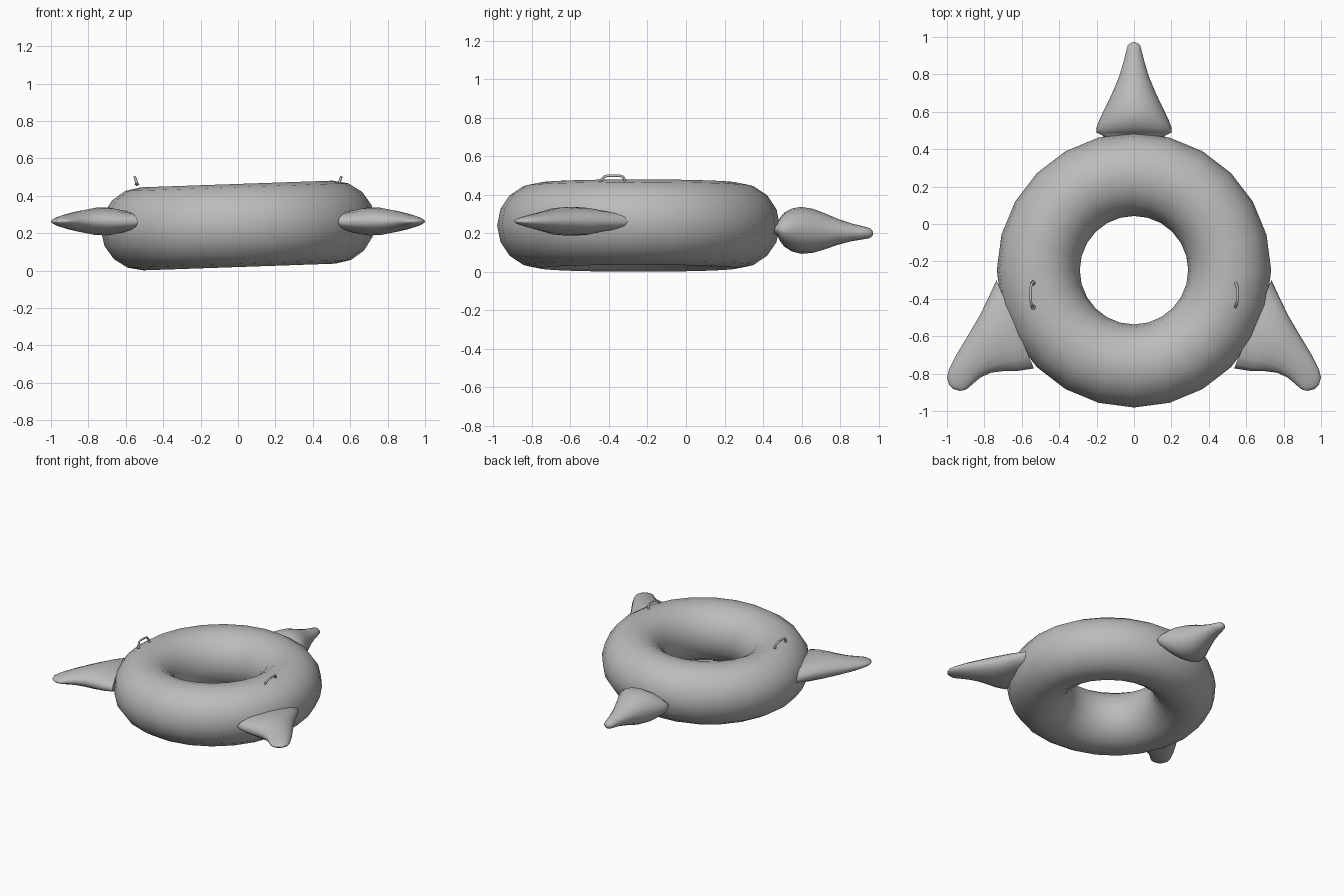
import bpy, bmesh, math
from mathutils import Vector

cube = bpy.data.objects.get("Cube")
if cube:
    bpy.data.objects.remove(cube, do_unlink=True)

grey = bpy.data.materials.new("grey_vinyl")
grey.use_nodes = True
colour = (0.5, 0.5, 0.5, 1)
grey.diffuse_color = colour
grey.node_tree.nodes["Principled BSDF"].inputs["Base Color"].default_value = colour


def finish(obj, name, angle=60):
    obj.name = name
    obj.data.materials.append(grey)
    bpy.ops.object.select_all(action='DESELECT')
    obj.select_set(True)
    bpy.context.view_layer.objects.active = obj
    bpy.ops.object.shade_smooth_by_angle(angle=math.radians(angle))


def loft(name, sections, sides=16):
    """Skin elliptical sections given as (edge a, edge b, half thickness, height)."""
    bm = bmesh.new()
    rings = []
    for a, b, thick, z in sections:
        a, b = Vector((*a, z)), Vector((*b, z))
        mid, half = (a + b) / 2, (b - a) / 2
        ring = []
        for i in range(sides):
            t = math.tau * i / sides
            ring.append(bm.verts.new(mid + half * math.cos(t)
                                     + Vector((0, 0, thick * math.sin(t)))))
        rings.append(ring)
    for r, s in zip(rings, rings[1:]):
        for i in range(sides):
            j = (i + 1) % sides
            bm.faces.new((r[i], r[j], s[j], s[i]))
    bm.faces.new(rings[0])
    bm.faces.new(rings[-1])
    bmesh.ops.recalc_face_normals(bm, faces=bm.faces)
    mesh = bpy.data.meshes.new(name)
    bm.to_mesh(mesh)
    bm.free()
    obj = bpy.data.objects.new(name, mesh)
    bpy.context.collection.objects.link(obj)
    finish(obj, name, 75)


# Inflated ring, tipped slightly down towards the back
bpy.ops.mesh.primitive_torus_add(
    major_segments=24, minor_segments=16, major_radius=0.512, minor_radius=0.222,
    location=(0, -0.247, 0.241), rotation=(math.radians(-2), 0, math.radians(90)))
finish(bpy.context.object, "float_ring")

# Tail: y, half width, half thickness
tail = [(0.45, 0.15, 0.03), (0.475, 0.17, 0.035), (0.488, 0.2, 0.06),
        (0.51, 0.202, 0.088), (0.55, 0.188, 0.112), (0.6, 0.165, 0.122),
        (0.66, 0.135, 0.114), (0.72, 0.108, 0.094), (0.79, 0.079, 0.067),
        (0.86, 0.058, 0.046), (0.92, 0.043, 0.034), (0.955, 0.033, 0.026),
        (0.968, 0.018, 0.014), (0.972, 0.004, 0.003)]
loft("tail", [((-w, y), (w, y), t, 0.222 - 0.04 * (y - 0.45)) for y, w, t in tail])

# Side fins: rear edge, front edge, half thickness
fin = [((0.535, -0.772), (0.735, -0.3), 0.06),
       ((0.62, -0.785), (0.772, -0.38), 0.075),
       ((0.7, -0.787), (0.825, -0.49), 0.073),
       ((0.765, -0.795), (0.89, -0.6), 0.06),
       ((0.82, -0.82), (0.95, -0.7), 0.045),
       ((0.86, -0.853), (0.988, -0.775), 0.032),
       ((0.885, -0.876), (1.0, -0.82), 0.022),
       ((0.905, -0.888), (0.988, -0.86), 0.014),
       ((0.93, -0.892), (0.965, -0.883), 0.004)]
# Handles: y, z, outward offset
handle = [(-0.445, 0.455, 0), (-0.44, 0.478, 0.004), (-0.425, 0.495, 0.01),
          (-0.405, 0.5, 0.012), (-0.345, 0.5, 0.012), (-0.328, 0.494, 0.01),
          (-0.318, 0.478, 0.004), (-0.315, 0.455, 0)]

for side, s in (("left", 1), ("right", -1)):
    loft(side + "_fin", [((s * a[0], a[1]), (s * b[0], b[1]), t, 0.263)
                         for a, b, t in fin])

    curve = bpy.data.curves.new(side + "_handle", 'CURVE')
    curve.dimensions = '3D'
    curve.bevel_depth = 0.007
    curve.bevel_resolution = 2
    curve.use_fill_caps = True
    spline = curve.splines.new('POLY')
    spline.points.add(len(handle) - 1)
    for p, (y, z, out) in zip(spline.points, handle):
        p.co = (s * (0.54 + out), y, z, 1)
    obj = bpy.data.objects.new(side + "_handle", curve)
    bpy.context.collection.objects.link(obj)
    bpy.ops.object.select_all(action='DESELECT')
    obj.select_set(True)
    bpy.context.view_layer.objects.active = obj
    bpy.ops.object.convert(target='MESH')
    finish(bpy.context.object, side + "_handle")

    # Pads where the handle meets the ring
    for end, y in (("front", handle[0][0]), ("back", handle[-1][0])):
        bpy.ops.mesh.primitive_uv_sphere_add(
            segments=12, ring_count=6, radius=0.013, location=(s * 0.54, y, 0.462))
        bpy.context.object.scale.z = 0.5
        finish(bpy.context.object, f"{side}_handle_{end}_pad")
